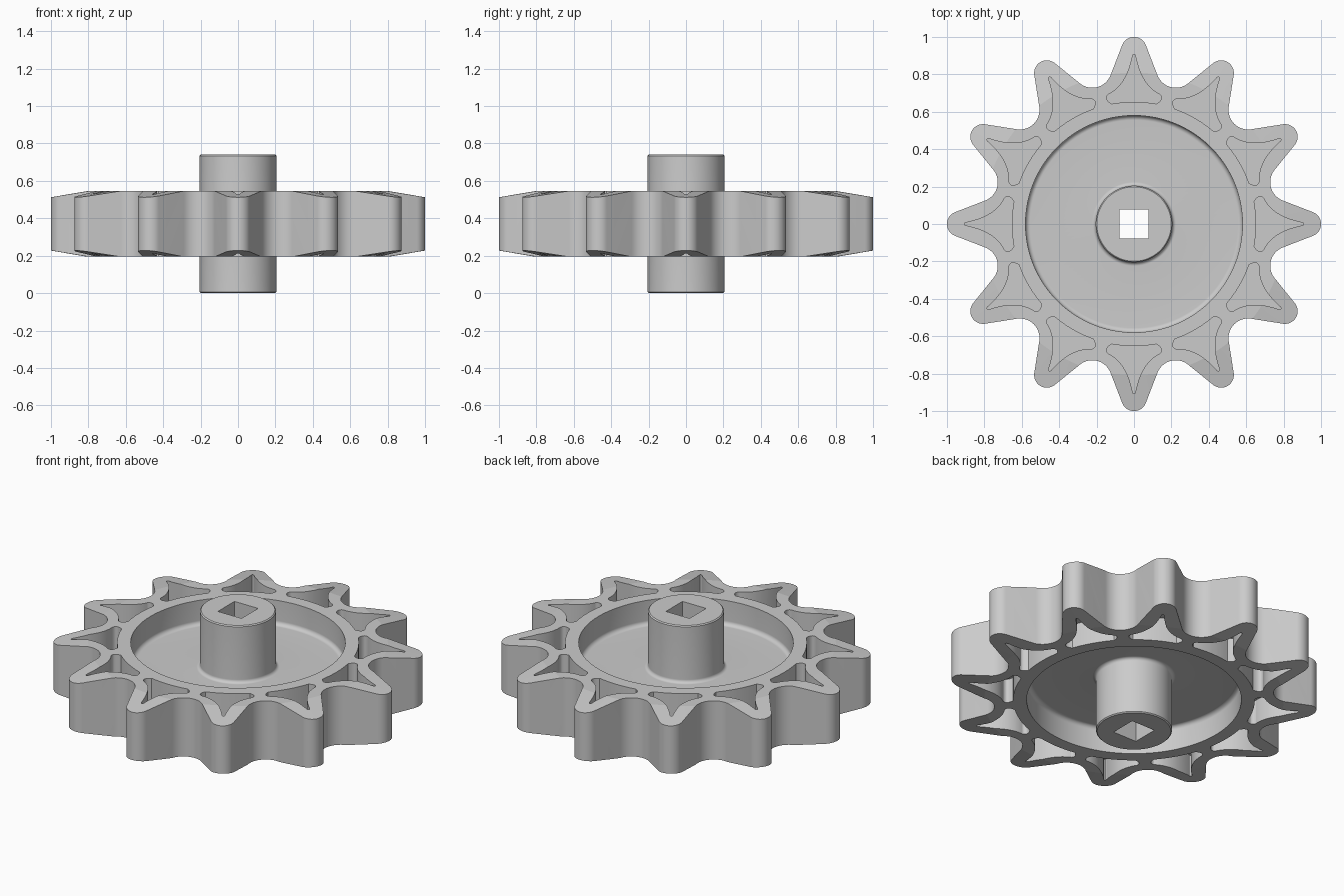
import bpy, bmesh, math
from mathutils import Vector, Matrix

cube = bpy.data.objects.get("Cube")
if cube:
    bpy.data.objects.remove(cube)

TEETH = 12
MID = 0.37          # mid-plane height
WEB = 0.03          # half thickness of the web
STEP = 2 * math.pi / TEETH


def arc(cx, cy, r, start, end, steps):
    """Points of an arc, angles in radians."""
    angles = [start + (end - start) * i / steps for i in range(steps + 1)]
    return [Vector((cx + r * math.cos(a), cy + r * math.sin(a))) for a in angles]


def bezier(a, b, c, steps):
    a, b, c = Vector(a), Vector(b), Vector(c)
    ts = [i / steps for i in range(steps + 1)]
    return [a * (1 - t) ** 2 + b * 2 * t * (1 - t) + c * t * t for t in ts]


def mirrored(half):
    """Close a half outline across x = 0."""
    return half + [Vector((-p.x, p.y)) for p in reversed(half) if p.x > 1e-5]


def turned(points, k):
    return [Matrix.Rotation(-k * STEP, 2) @ p for p in points]


def prism(bm, outline, z0, z1):
    face = bm.faces.new([bm.verts.new((p.x, p.y, z0)) for p in outline])
    out = bmesh.ops.extrude_face_region(bm, geom=[face])
    top = [g for g in out["geom"] if isinstance(g, bmesh.types.BMVert)]
    bmesh.ops.translate(bm, verts=top, vec=(0, 0, z1 - z0))


def finish(bm, name):
    bmesh.ops.remove_doubles(bm, verts=bm.verts, dist=1e-5)
    bmesh.ops.recalc_face_normals(bm, faces=bm.faces)
    mesh = bpy.data.meshes.new(name)
    bm.to_mesh(mesh)
    bm.free()
    obj = bpy.data.objects.new(name, mesh)
    bpy.context.collection.objects.link(obj)
    return obj


# Turned blank: hub, filleted recess, rim and tapered tooth faces
upper = [Vector((0, 0.37)), Vector((0.199, 0.37)), Vector((0.205, 0.364))]
upper += arc(0.225, WEB + 0.02, 0.02, math.pi, 1.5 * math.pi, 11)
upper += arc(0.555, WEB + 0.025, 0.025, -math.pi / 2, 0, 11)
upper += [Vector((0.58, 0.175)), Vector((0.81, 0.175)), Vector((1.02, 0.139))]
section = upper + [Vector((p.x, -p.y)) for p in reversed(upper)]
bm = bmesh.new()
verts = [bm.verts.new((p.x, 0, MID + p.y)) for p in section]
edges = [bm.edges.new(pair) for pair in zip(verts, verts[1:])]
bmesh.ops.spin(bm, geom=verts + edges, cent=(0, 0, 0), axis=(0, 0, 1),
               angle=2 * math.pi, steps=96, use_merge=True)
sprocket = finish(bm, "sprocket_wheel")

# Tooth outline: round tips joined to round valleys by straight flanks
tip_r, valley_r = 0.068, 0.105
tip = Vector((0, 1 - tip_r))
valley_dist = 0.758 + valley_r
valley = Vector((math.sin(STEP / 2), math.cos(STEP / 2))) * valley_dist
gap = valley - tip
flank = math.atan2(gap.y, gap.x) + math.acos((tip_r + valley_r) / gap.length)
half = arc(tip.x, tip.y, tip_r, math.pi / 2, flank, 12)
half += arc(valley.x, valley.y, valley_r, flank + math.pi, 1.5 * math.pi - STEP / 2, 12)
tooth = [Vector((-p.x, p.y)) for p in reversed(half)][1:-1] + half
outline = [p for k in range(TEETH) for p in turned(tooth, k)]
bm = bmesh.new()
prism(bm, outline, -0.5, 1.5)
tooth_form = finish(bm, "tooth_form_cutter")

# Curved triangular pockets on both faces of every tooth
half = bezier((0, 0.907), (0.007, 0.907), (0.009, 0.893), 6)
half += bezier((0.009, 0.893), (0.04, 0.74), (0.138, 0.693), 14)[1:]
half += bezier((0.138, 0.693), (0.162, 0.668), (0.12, 0.642), 12)[1:]
half += arc(0, 0, 0.653, math.acos(0.12 / 0.653), math.pi / 2, 6)[1:]
pocket = mirrored(half)
bm = bmesh.new()
for k in range(TEETH):
    prism(bm, turned(pocket, k), MID + WEB, 1)
    prism(bm, turned(pocket, k), -0.3, MID - WEB)
pockets = finish(bm, "pocket_cutter")

# Square shaft hole
bm = bmesh.new()
bmesh.ops.create_cube(bm, size=1, matrix=Matrix.Translation((0, 0, MID))
                      @ Matrix.Diagonal((0.156, 0.156, 2, 1)))
shaft = finish(bm, "shaft_cutter")

# Cut the blank
bpy.ops.object.select_all(action="DESELECT")
bpy.context.view_layer.objects.active = sprocket
sprocket.select_set(True)
for cutter, operation in ((tooth_form, "INTERSECT"), (pockets, "DIFFERENCE"),
                          (shaft, "DIFFERENCE")):
    mod = sprocket.modifiers.new("cut", "BOOLEAN")
    mod.object = cutter
    mod.operation = operation
    mod.solver = "EXACT"
    bpy.ops.object.modifier_apply(modifier=mod.name)
    bpy.data.objects.remove(cutter)
bpy.ops.object.shade_smooth_by_angle(angle=math.radians(9))

# Grey plastic
grey = bpy.data.materials.new("grey")
grey.use_nodes = True
colour = (0.6, 0.6, 0.6, 1)
grey.diffuse_color = colour
grey.node_tree.nodes["Principled BSDF"].inputs["Base Color"].default_value = colour
sprocket.data.materials.clear()
sprocket.data.materials.append(grey)
